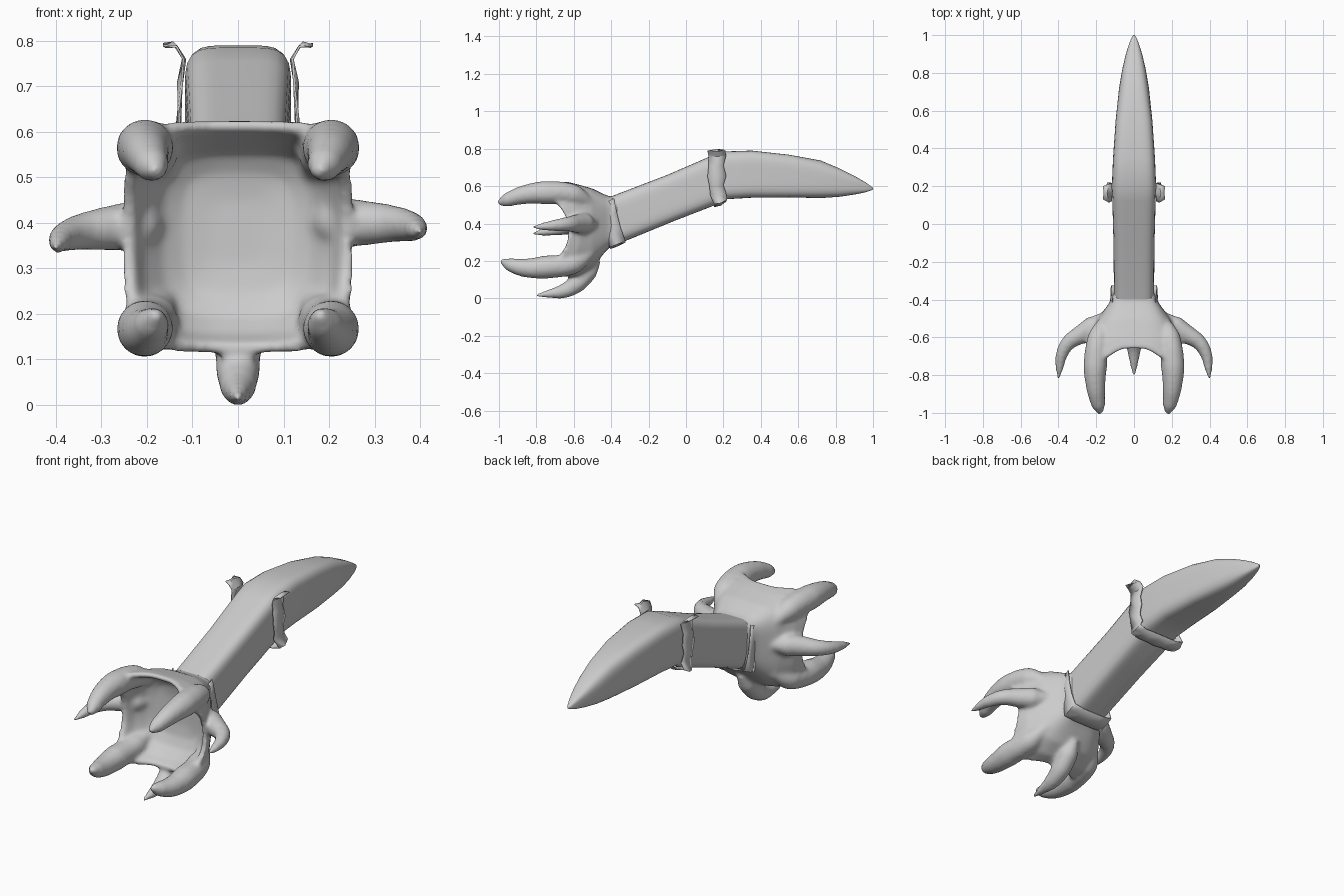
import bpy, bmesh, math

if "Cube" in bpy.data.objects:
    bpy.data.objects.remove(bpy.data.objects["Cube"])


def add_mesh(name, bm):
    bmesh.ops.recalc_face_normals(bm, faces=bm.faces)
    me = bpy.data.meshes.new(name)
    bm.to_mesh(me)
    bm.free()
    ob = bpy.data.objects.new(name, me)
    bpy.context.collection.objects.link(ob)
    return ob


def shade(ob, angle):
    bpy.ops.object.select_all(action='DESELECT')
    ob.select_set(True)
    bpy.context.view_layer.objects.active = ob
    bpy.ops.object.shade_smooth_by_angle(angle=math.radians(angle))


def unit(a, n):
    # point on a rounded square of exponent n
    c, s = math.cos(a), math.sin(a)
    k = (abs(c) ** n + abs(s) ** n) ** (-1 / n)
    return c * k, s * k


def loft(bm, rings):
    vs = [[bm.verts.new(p) for p in r] for r in rings]
    n = len(vs[0])
    for a, b in zip(vs, vs[1:]):
        for i in range(n):
            bm.faces.new((a[i], a[(i + 1) % n], b[(i + 1) % n], b[i]))
    bm.faces.new(vs[0])
    bm.faces.new(vs[-1][::-1])


N = 48
ANG = [2 * math.pi * i / N for i in range(N)]

# bent, tapering body: top point (y, z), bottom point (y, z), half width
stations = [(-.40, .545, -.34, .30, .106), (-.1, .66, -.06, .415, .109), (.12, .755, .16, .50, .115),
            (.2, .785, .215, .53, .117), (.35, .79, .35, .538, .111), (.55, .768, .55, .54, .097),
            (.72, .737, .72, .536, .079), (.82, .695, .82, .543, .062), (.9, .655, .9, .555, .043),
            (.96, .62, .96, .567, .024), (.99, .599, .99, .577, .011), (1, .59, 1, .583, .004)]
rings = []
for ty, tz, by, bz, w in stations:
    n = 5 if ty < .6 else 3.2
    r = []
    for a in ANG:
        u, v = unit(a, n)
        t = (v + 1) / 2
        r.append((u * w, by + (ty - by) * t, bz + (tz - bz) * t))
    rings.append(r)
bm = bmesh.new()
loft(bm, rings)
shade(add_mesh("body", bm), 50)

# hollow cup: y, centre z, half width, half height, corner stretch
cup = [(-.36, .425, .105, .114, 0), (-.42, .405, .132, .143, 0), (-.5, .377, .192, .21, .01),
       (-.57, .37, .235, .245, .03), (-.63, .37, .255, .258, .08), (-.63, .37, .228, .234, .08),
       (-.58, .37, .205, .213, .04), (-.535, .373, .165, .178, .01), (-.51, .377, .12, .13, 0),
       (-.5, .38, .06, .07, 0)]
rings = []
for y, cz, w, h, k in cup:
    r = []
    for a in ANG:
        u, v = unit(a, 4.5)
        web = .03 * max(0, v) if y < -.56 else 0
        r.append((u * w, y - k * math.sin(2 * a) ** 4 - web, cz + v * h))
    rings.append(r)
bm = bmesh.new()
loft(bm, rings)
bmesh.ops.recalc_face_normals(bm, faces=bm.faces)


# claws swept along curves and merged into the cup
def claw(bm, pts, mirror=1, lift=0):
    cu = bpy.data.curves.new("claw_path", 'CURVE')
    cu.dimensions = '3D'
    cu.bevel_depth = 1
    cu.bevel_resolution = 5
    cu.use_fill_caps = True
    sp = cu.splines.new('BEZIER')
    sp.bezier_points.add(len(pts) - 1)
    for i, (p, (x, y, z, r)) in enumerate(zip(sp.bezier_points, pts)):
        p.co = (x * mirror, y, z + lift * i / (len(pts) - 1))
        p.radius = r
        p.handle_left_type = p.handle_right_type = 'AUTO'
    ob = bpy.data.objects.new("claw_path", cu)
    bpy.context.collection.objects.link(ob)
    bpy.context.view_layer.update()
    dg = bpy.context.evaluated_depsgraph_get()
    me = bpy.data.meshes.new_from_object(ob.evaluated_get(dg))
    bm.from_mesh(me)
    bpy.data.objects.remove(ob)


upper = [(.158, -.5, .5, .022), (.188, -.6, .552, .058), (.205, -.75, .565, .064),
         (.202, -.87, .553, .051), (.188, -.96, .525, .038), (.176, -1.005, .508, .014)]
lower = [(.158, -.5, .245, .022), (.188, -.6, .188, .058), (.205, -.75, .167, .063),
         (.202, -.86, .163, .051), (.188, -.94, .18, .038), (.178, -.99, .202, .015)]
side = [(.165, -.49, .4, .025), (.218, -.54, .4, .056), (.285, -.587, .398, .05), (.345, -.627, .395, .041),
        (.382, -.69, .388, .033), (.394, -.76, .38, .023), (.4, -.82, .375, .008)]
under = [(0, -.47, .205, .02), (0, -.52, .145, .05), (0, -.585, .078, .05),
         (0, -.65, .041, .041), (0, -.72, .026, .027), (0, -.805, .016, .008)]
for s in (1, -1):
    claw(bm, upper, s)
    claw(bm, lower, s)
    claw(bm, side, s, .005 if s > 0 else -.03)
claw(bm, under)
bmesh.ops.remove_doubles(bm, verts=bm.verts, dist=1e-5)
head = add_mesh("clawed_cup", bm)
rm = head.modifiers.new("merge", 'REMESH')
rm.mode = 'VOXEL'
rm.voxel_size = .009
rm.use_smooth_shade = True
sm = head.modifiers.new("blend", 'SMOOTH')
sm.factor = .5
sm.iterations = 16


# ragged bands down both sides and across the underside
# each row: outward x, rear y, front y, z at front edge, z at rear edge
def band(name, half, cz, ruffle):
    rows = half + [(-x, *rest) for x, *rest in half[-2::-1]]
    bm = bmesh.new()
    prev = None
    for i, (x, y0, y1, z0, z1) in enumerate(rows):
        k = 1 + (ruffle if i % 2 else -.03)
        zm = (z0 + z1) / 2
        row = [bm.verts.new(p) for p in ((x, y0, z0), (x * k, (y0 + y1) / 2, cz + (zm - cz) * k), (x, y1, z1))]
        if prev:
            for j in (0, 1):
                bm.faces.new((prev[j], prev[j + 1], row[j + 1], row[j]))
        prev = row
    ob = add_mesh(name, bm)
    so = ob.modifiers.new("thickness", 'SOLIDIFY')
    so.thickness = .005
    so.offset = 0
    shade(ob, 40)


middle = [(.165, .13, .2, .79, .793), (.135, .115, .21, .787, .788), (.12, .12, .215, .76, .765),
          (.124, .12, .2, .7, .71), (.13, .115, .215, .65, .655), (.128, .125, .2, .6, .605),
          (.123, .13, .215, .55, .56), (.14, .15, .22, .505, .53), (.1, .15, .215, .495, .52),
          (.05, .155, .215, .492, .52), (0, .15, .215, .49, .52)]
neck = [(.116, -.435, -.385, .515, .535), (.121, -.425, -.37, .43, .46), (.123, -.415, -.35, .35, .38),
        (.119, -.41, -.325, .275, .31), (.06, -.405, -.325, .266, .3), (0, -.405, -.325, .266, .3)]
band("middle_band", middle, .64, .06)
band("neck_band", neck, .41, .02)
